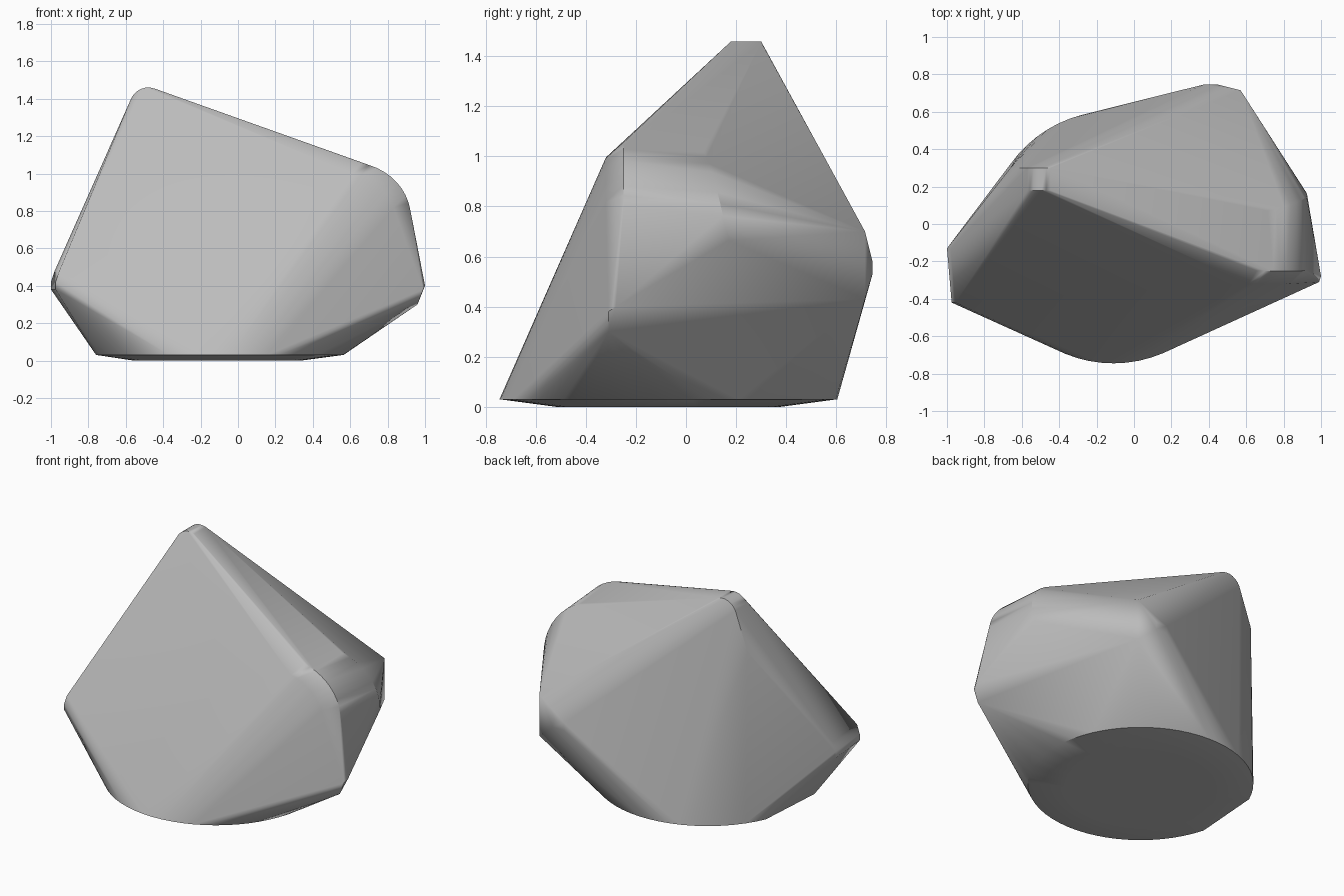
import bpy
import bmesh
from math import cos, sin, radians

cube = bpy.data.objects.get("Cube")
if cube:
    bpy.data.objects.remove(cube, do_unlink=True)


def ring(radius, z, start, end, steps):
    """Arc of the round base, measured in degrees."""
    for i in range(steps + 1):
        a = radians(start + (end - start) * i / steps)
        yield (-0.11 + radius * cos(a), -0.07 + radius * sin(a), z)


def upright_arc(cx, cz, rx, rz, y_low, y_high, start, end, steps):
    """Arc in an upright plane, its depth easing from y_low to y_high."""
    for i in range(steps + 1):
        t = i / steps
        a = radians(start + (end - start) * t)
        y = y_low + (y_high - y_low) * t
        yield (cx + rx * cos(a), y, cz + rz * sin(a))


points = []

# Round base, with the left side cut straight
points += ring(0.675, 0.03, -164, 156, 56)
points += ring(0.45, 0.0, -180, 174, 40)

# Rounded peak: a short ridge running front to back
for y in (0.18, 0.30):
    points += upright_arc(-0.48, 1.36, 0.10, 0.10, y, y, 70, 155, 6)
points.append((-0.66, 0.30, 1.15))

# Rounded right shoulder: front, middle and back edges
points += upright_arc(0.56, 0.72, 0.29, 0.28, -0.32, -0.32, 12, 80, 8)
points += upright_arc(0.60, 0.76, 0.325, 0.30, -0.25, -0.25, 0, 80, 10)
points += upright_arc(0.60, 0.72, 0.325, 0.32, 0.17, 0.06, -10, 78, 10)

# Right corner
points += [(1.0, -0.28, 0.40), (0.96, -0.31, 0.30), (0.99, -0.31, 0.38)]

# Left corners, slightly rounded
for x, y in ((-1.0, -0.13), (-0.975, -0.42)):
    points += [(x, y, 0.38), (x, y, 0.42), (x + 0.02, y, 0.48)]

# Back corner
for z in (0.43, 0.70):
    points.append((0.57, 0.715, z))
for x in (0.37, 0.45):
    points += [(x, 0.745, 0.53), (x, 0.745, 0.58)]

# Wrap the points in one solid stone
bm = bmesh.new()
for p in points:
    bm.verts.new(p)
hull = bmesh.ops.convex_hull(bm, input=bm.verts)
loose = {g for g in hull["geom_interior"] + hull["geom_unused"]
         if isinstance(g, bmesh.types.BMVert)}
bmesh.ops.delete(bm, geom=list(loose), context="VERTS")
bmesh.ops.dissolve_limit(bm, angle_limit=radians(0.5),
                         verts=bm.verts, edges=bm.edges)
bmesh.ops.recalc_face_normals(bm, faces=bm.faces)
mesh = bpy.data.meshes.new("stone")
bm.to_mesh(mesh)
bm.free()

stone = bpy.data.objects.new("stone", mesh)
bpy.context.collection.objects.link(stone)

# Plain grey stone
grey = bpy.data.materials.new("stone_grey")
grey.use_nodes = True
color = (0.5, 0.5, 0.5, 1.0)
grey.diffuse_color = color
grey.node_tree.nodes["Principled BSDF"].inputs["Base Color"].default_value = color
mesh.materials.append(grey)

# Soft shading that keeps the hard edges
bpy.ops.object.select_all(action="DESELECT")
stone.select_set(True)
bpy.context.view_layer.objects.active = stone
bpy.ops.object.shade_smooth_by_angle(angle=radians(30))
weighted = stone.modifiers.new("weighted_normals", "WEIGHTED_NORMAL")
weighted.keep_sharp = True
